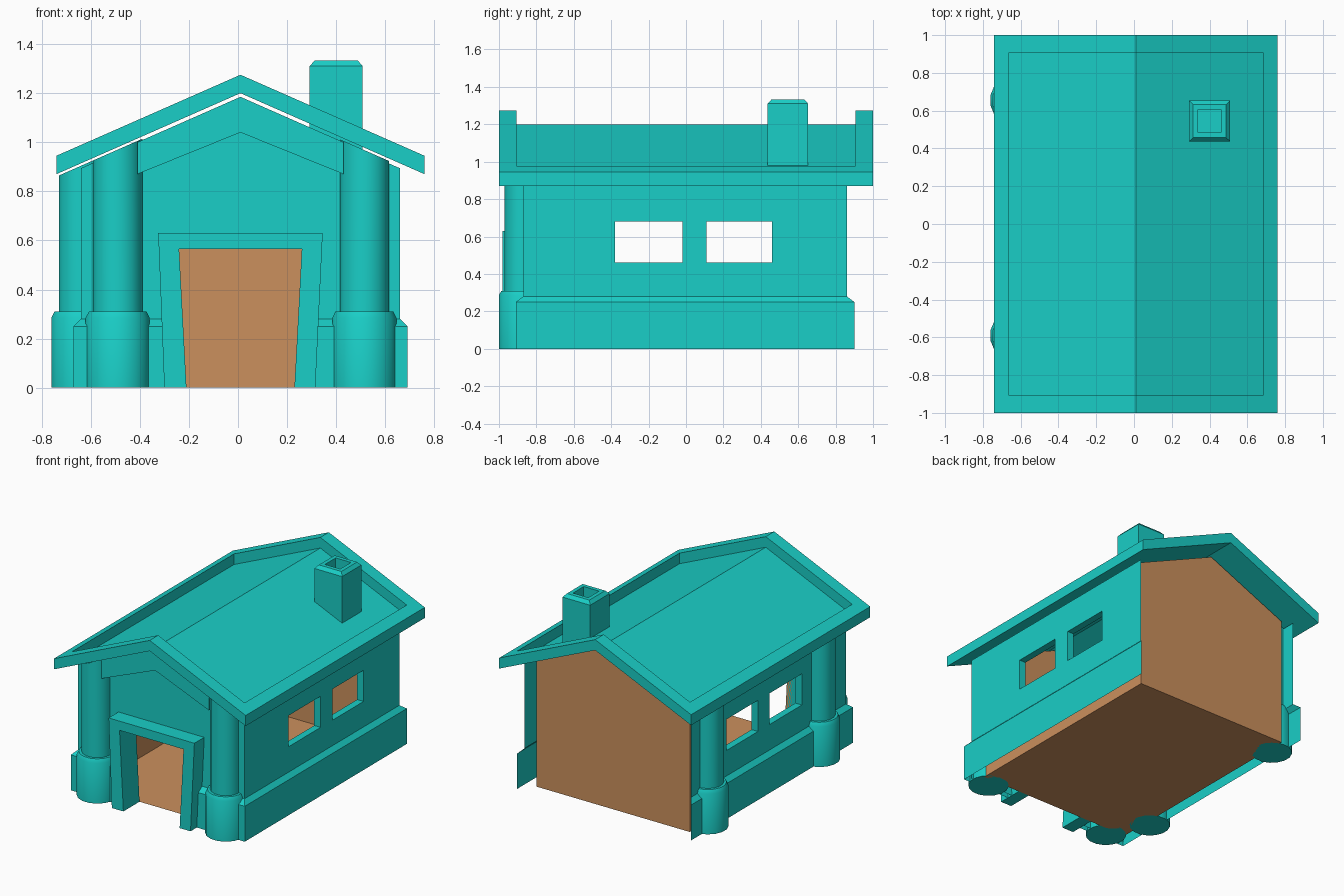
import bpy, bmesh, math

if "Cube" in bpy.data.objects:
    bpy.data.objects.remove(bpy.data.objects["Cube"])

CX = 0.01                                   # ridge line / mirror plane


def material(name, col):
    m = bpy.data.materials.new(name)
    m.diffuse_color = col
    m.use_nodes = True
    m.node_tree.nodes["Principled BSDF"].inputs["Base Color"].default_value = m.diffuse_color
    return m


TEAL = material("teal", (0.01, 0.62, 0.57, 1))
BROWN = material("brown", (0.6, 0.28, 0.11, 1))


def roof_z(x, lift=0.0):
    return 1.2 - 0.44 * abs(x - CX) + lift


def finish(name, bm, mat=TEAL, smooth=False):
    bmesh.ops.recalc_face_normals(bm, faces=bm.faces)
    me = bpy.data.meshes.new(name)
    bm.to_mesh(me)
    bm.free()
    me.materials.append(mat)
    ob = bpy.data.objects.new(name, me)
    bpy.context.collection.objects.link(ob)
    if smooth:
        bpy.ops.object.select_all(action='DESELECT')
        ob.select_set(True)
        bpy.context.view_layer.objects.active = ob
        bpy.ops.object.shade_smooth_by_angle(angle=math.radians(35))
    return ob


def sheet(name, polys, mat=TEAL):
    """Separate flat polygons given by corner points."""
    bm = bmesh.new()
    for p in polys:
        bm.faces.new([bm.verts.new(c) for c in p])
    bmesh.ops.triangulate(bm, faces=[f for f in bm.faces if len(f.verts) > 4])
    return finish(name, bm, mat)


def prism(name, pts, y0, y1):
    """XZ outline extruded along y."""
    bm = bmesh.new()
    f = bm.faces.new([bm.verts.new((x, y0, z)) for x, z in pts])
    ext = bmesh.ops.extrude_face_region(bm, geom=[f], use_keep_orig=True)
    for v in ext["geom"]:
        if isinstance(v, bmesh.types.BMVert):
            v.co.y = y1
    return finish(name, bm)


def lathe(name, x, y, prof, n, follow_roof=False):
    """Stacked rings of n sides; the last ring can follow the roof slope."""
    bm = bmesh.new()
    rings = []
    for i, (r, z) in enumerate(prof):
        ring = []
        for k in range(n):
            a = 2 * math.pi * (k + 0.5) / n
            px, py = x + r * math.cos(a), y + r * math.sin(a)
            top = follow_roof and i == len(prof) - 1
            ring.append(bm.verts.new((px, py, roof_z(px, -0.01) if top else z)))
        rings.append(ring)
    for a, b in zip(rings, rings[1:]):
        for k in range(n):
            bm.faces.new((a[k], a[(k + 1) % n], b[(k + 1) % n], b[k]))
    bm.faces.new(rings[0])
    bm.faces.new(rings[-1])
    return finish(name, bm, smooth=n > 4)


def side_wall(name, s, prof, rim, mat):
    """Side wall sheet with two windows; prof rows are (offset, z, y_front, y_back)."""
    bm = bmesh.new()
    grid = [[bm.verts.new((CX + s * o, y, z)) for y in (y0, -.38, -.02, .11, .46, y1)]
            for o, z, y0, y1 in prof]
    for i in range(len(prof) - 1):
        for j in range(5):
            q = (grid[i][j], grid[i][j + 1], grid[i + 1][j + 1], grid[i + 1][j])
            if j in (1, 3) and prof[i][1] == .46:
                if rim:                      # window reveal
                    inner = [bm.verts.new((CX + s * rim, v.co.y, v.co.z)) for v in q]
                    for k in range(4):
                        bm.faces.new((q[k], q[(k + 1) % 4], inner[(k + 1) % 4], inner[k]))
            else:
                bm.faces.new(q)
    return finish(name, bm, mat)


def gable(hw, y, door):
    """House-shaped end outline, optionally notched for the door."""
    p = [(CX + hw, 0), (CX + hw, roof_z(CX + hw, -.02)), (CX, roof_z(CX, -.02)),
         (CX - hw, roof_z(CX + hw, -.02)), (CX - hw, 0)]
    if door:
        p += [(-.21, 0), (-.24, .565), (.26, .565), (.23, 0)]
    return [(x, y, z) for x, z in p]


# Outer side walls and brown inner walls
for s, side in ((1, "right"), (-1, "left")):
    up = [(.65, z, -.87, .86) for z in (.28, .46, .68, roof_z(CX + .65, -.02))]
    side_wall(side + "_wall", s,
              [(.68, 0, -.91, .90), (.68, .25, -.91, .90)] + up, .6, TEAL)
    side_wall(side + "_inner_wall", s,
              [(.6, z, -.8, .8) for z in (0, .46, .68, roof_z(CX + .6, -.02))], None, BROWN)

# Brown floor, back and inner front
sheet("floor", [[(CX - .6, -.8, 0), (CX + .6, -.8, 0), (CX + .6, .8, 0), (CX - .6, .8, 0)]], BROWN)
sheet("back_wall", [gable(.6, .8, False)], BROWN)
sheet("inner_front_wall", [gable(.6, -.8, True)], BROWN)

# Front wall with its plinth
sheet("front_wall", [gable(.65, -.87, True)])
plinth = []
for s in (1, -1):
    a, b, c = CX + s * .3, CX + s * .68, CX + s * .65
    plinth += [[(a, -.91, 0), (b, -.91, 0), (b, -.91, .25), (a, -.91, .25)],
               [(a, -.91, .25), (b, -.91, .25), (c, -.87, .28), (a, -.87, .28)]]
sheet("front_plinth", plinth)

# Door frame and gable beam
prism("door_frame", [(-.30, 0), (-.325, .63), (.345, .63), (.315, 0),
                     (.23, 0), (.26, .565), (-.24, .565), (-.21, 0)], -.98, -.8)
prism("gable_beam", [(-.41, .87), (-.41, 1.0), (CX, 1.185), (.43, 1.0),
                     (.43, .87), (CX, 1.04)], -.94, -.87)

# Columns on the front and left side
for name, x, y in (("front_left_column", -.49, -.87), ("front_right_column", .515, -.87),
                   ("side_front_column", -.63, -.59), ("side_back_column", -.63, .655)):
    lathe(name, x, y, [(.133, 0), (.133, .285), (.12, .31), (.102, .31), (.102, 1)], 16, True)

# Roof panel
W, V = .75, .675
sheet("roof_panel", [[(CX, -.97, roof_z(CX)), (CX + s * W, -.97, roof_z(CX + W)),
                      (CX + s * W, .97, roof_z(CX + W)), (CX, .97, roof_z(CX))] for s in (1, -1)])

# Raised trim running round the roof
bm = bmesh.new()
loops = []
for hw, hy, lift in ((W, 1, 0), (W, 1, .075), (V, .905, .075), (V, .905, 0)):
    loops.append([bm.verts.new((CX + i * hw, j * hy, roof_z(CX + i * hw, lift)))
                  for i, j in ((-1, -1), (0, -1), (1, -1), (1, 1), (0, 1), (-1, 1))])
for n in range(4):
    a, b = loops[n], loops[(n + 1) % 4]
    for k in range(6):
        m = (k + 1) % 6
        bm.faces.new((a[k], a[m], b[m], b[k]))
finish("roof_trim", bm)

# Chimney with a hollow top
Q = math.sqrt(2)
lathe("chimney", .4, .545, [(.108 * Q, .97), (.108 * Q, 1.31), (.088 * Q, 1.333),
                            (.06 * Q, 1.333), (.06 * Q, 1.06)], 4)
